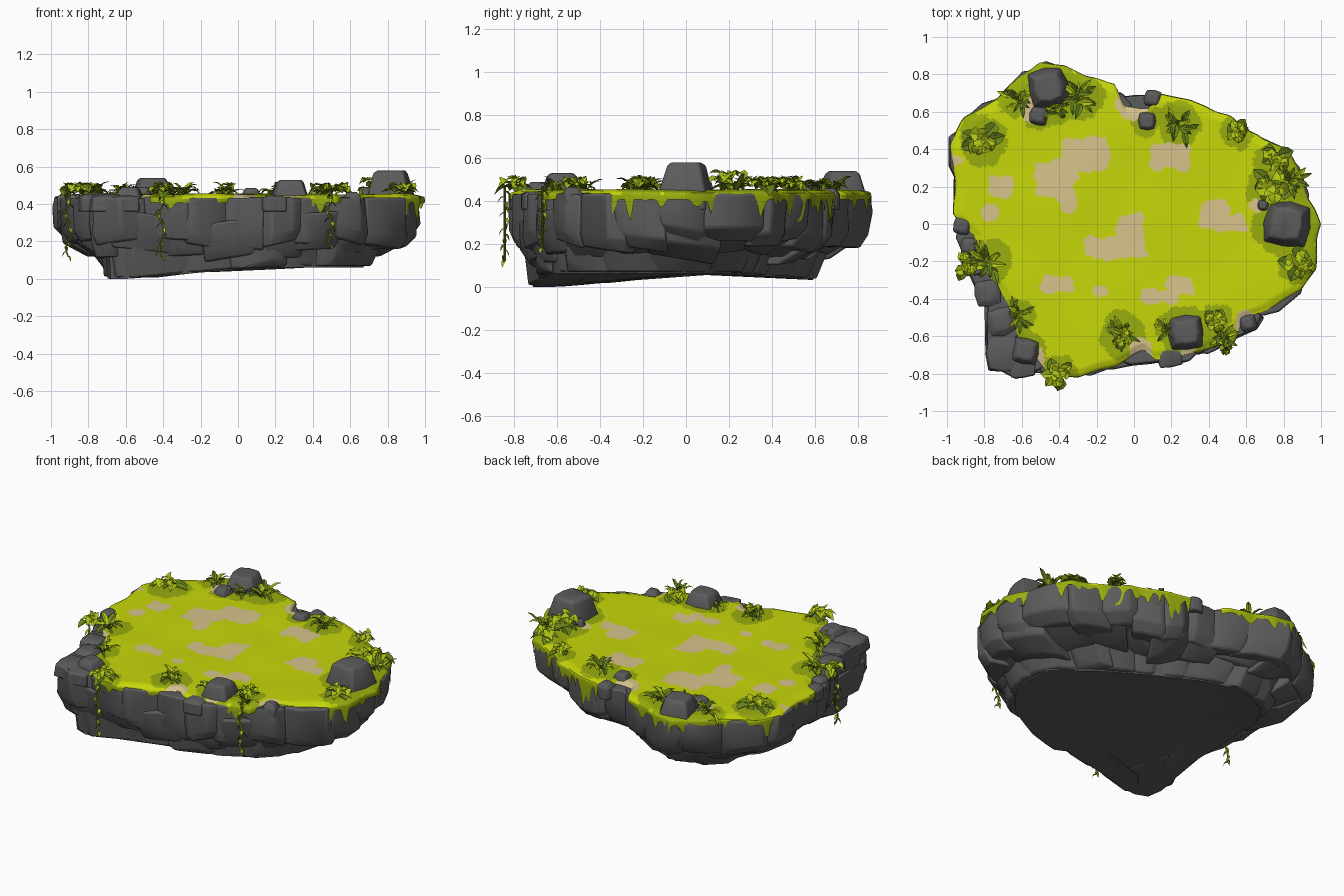
import bpy, bmesh, math, random
from mathutils import Vector, noise

if "Cube" in bpy.data.objects:
    bpy.data.objects.remove(bpy.data.objects["Cube"])

random.seed(11)
R = random.uniform


def material(name, rgb):
    m = bpy.data.materials.new(name)
    m.diffuse_color = (*rgb, 1)
    m.use_nodes = True
    m.node_tree.nodes["Principled BSDF"].inputs["Base Color"].default_value = m.diffuse_color
    return m


ROCK = material("dark stone", (0.105, 0.105, 0.108))
GRASS = material("lime grass", (0.57, 0.68, 0.003))
MOSS = material("moss green", (0.32, 0.42, 0.004))
SAND = material("bare sand", (0.68, 0.55, 0.26))
LEAF = material("leaf green", (0.42, 0.55, 0.008))
FERN = material("fern green", (0.14, 0.23, 0.010))

# Outlines seen from above: stone rim, grass edge, underside
RIM = [(.99, 0), (.96, -.25), (.88, -.37), (.66, -.55), (.5, -.63), (.35, -.7), (.2, -.77), (.07, -.73), (-.1, -.76),
       (-.3, -.82), (-.45, -.8), (-.63, -.83), (-.78, -.75), (-.8, -.62), (-.77, -.45), (-.86, -.33), (-.9, -.2),
       (-.98, -.02), (-.95, .12), (-1, .42), (-.9, .58), (-.75, .68), (-.62, .8), (-.5, .87), (-.36, .86),
       (-.25, .78), (-.1, .73), (0, .68), (.12, .7), (.3, .65), (.5, .57), (.68, .46), (.82, .4), (.9, .25), (.93, .13)]
TURF = [(.99, 0), (.96, -.24), (.88, -.35), (.7, -.46), (.58, -.5), (.52, -.63), (.3, -.68), (.12, -.72), (.05, -.66),
        (-.1, -.75), (-.3, -.82), (-.45, -.8), (-.52, -.72), (-.6, -.62), (-.64, -.5), (-.7, -.36), (-.82, -.2),
        (-.86, -.06), (-.95, .05), (-.95, .2), (-.98, .42), (-.9, .57), (-.72, .66), (-.6, .78), (-.5, .86), (-.37, .85),
        (-.25, .78), (-.1, .74), (-.05, .62), (.08, .61), (.12, .69), (.3, .65), (.5, .57), (.68, .45), (.82, .4),
        (.9, .25), (.92, .13)]
BASE = [(.7, -.2), (.66, -.35), (.5, -.53), (.3, -.64), (-.1, -.68), (-.45, -.72), (-.6, -.75), (-.73, -.7), (-.72, -.5),
        (-.68, -.3), (-.7, 0), (-.71, .3), (-.6, .5), (-.35, .62), (-.1, .54), (.2, .36), (.48, .16), (.68, .0)]


def radius(poly, a):
    """Distance from the centre to a star-shaped outline along angle a."""
    d, best = Vector((math.cos(a), math.sin(a))), 0
    for p, q in zip(poly, poly[1:] + poly[:1]):
        p, e = Vector(p), Vector(q) - Vector(p)
        k = d.cross(e)
        if abs(k) > 1e-9 and -1e-6 <= p.cross(d) / k <= 1 + 1e-6:
            best = max(best, p.cross(e) / k)
    return best


def polar(a, r, z):
    return Vector((r * math.cos(a), r * math.sin(a), z))


def clamp(v):
    return max(0, min(1, v))


def floor_z(p):
    return 0.062 - 0.062 * clamp((-p[0] - p[1] - .5) / .8) - 0.03 * clamp((p[1] - .2) / .4)


def make(name, bm, mats, angle=None):
    me = bpy.data.meshes.new(name)
    bm.to_mesh(me)
    bm.free()
    ob = bpy.data.objects.new(name, me)
    bpy.context.collection.objects.link(ob)
    for m in mats:
        me.materials.append(m)
    if angle:
        bpy.context.view_layer.objects.active = ob
        ob.select_set(True)
        bpy.ops.object.shade_smooth_by_angle(angle=math.radians(angle))
        ob.select_set(False)
    return ob


def add_stone(name, points, bevel=0.011):
    """Faceted stone: hull of a few points with worn edges."""
    bm = bmesh.new()
    for p in points:
        bm.verts.new(p)
    res = bmesh.ops.convex_hull(bm, input=bm.verts[:])
    junk = {g for g in res["geom_interior"] + res["geom_unused"] if isinstance(g, bmesh.types.BMVert)}
    bmesh.ops.delete(bm, geom=list(junk), context='VERTS')
    bmesh.ops.dissolve_limit(bm, angle_limit=0.12, verts=bm.verts[:], edges=bm.edges[:])
    ob = make(name, bm, [ROCK], 38)
    mod = ob.modifiers.new("worn edges", 'BEVEL')
    mod.width, mod.segments, mod.limit_method = bevel, 2, 'ANGLE'


# Solid core with the flat underside
bm = bmesh.new()
N = 72
angs = [math.tau * i / N for i in range(N)]
rings = []
for t, z in ((0, 0), (.25, .2), (.85, .29), (.92, .43)):
    ring = []
    for a in angs:
        rb, rt = radius(BASE, a) * .96, radius(RIM, a)
        p = polar(a, rb + (rt * .97 - rb) * t, z)
        if t == 0:
            p.z = floor_z(p)
        ring.append(bm.verts.new(p))
    rings.append(ring)
for lo, hi in zip(rings, rings[1:]):
    for i in range(N):
        j = (i + 1) % N
        bm.faces.new((lo[i], lo[j], hi[j], hi[i]))
hub = bm.verts.new((0, 0, .06))
for i in range(N):
    bm.faces.new((hub, rings[0][(i + 1) % N], rings[0][i]))
make("core", bm, [ROCK], 40)


def stone_ring(name, count, levels, depth, jut):
    """Ring of wedged stones; levels are (blend base-to-rim, height)."""
    for i in range(count):
        a0 = math.tau * i / count + R(-.04, .04)
        half = math.pi / count * R(1.1, 1.35)
        push, lift, skew = R(-jut, jut * .7), R(-.03, .03), R(-.03, .03)
        pts = []
        for n, (t, z) in enumerate(levels):
            for s in (-1, -.5, .45, 1):
                a = a0 + s * half
                rb, rt = radius(BASE, a), radius(RIM, a)
                r = rb + (rt - rb) * t + push - (.03 if abs(s) == 1 else 0) + R(-.012, .012)
                top = n == len(levels) - 1
                p = polar(a, r, z + (R(-.006, .004) if top and z > .4 else lift + skew * s))
                if z == 0:
                    p.z = floor_z(p) + .007
                pts += [p, polar(a, max(r - depth, .2), p.z)]
        add_stone(f"{name}_{i + 1}", pts)


stone_ring("lower_stone", 18, [(0, 0), (.14, .12), (.38, .25)], .2, .03)
stone_ring("middle_stone", 20, [(.35, .14), (.78, .21), (.88, .34)], .25, .03)
stone_ring("rim_stone", 25, [(.8, .19), (.99, .25), (1.015, .36), (1.0, .435)], .2, .012)

# Plants: x, y, size, kind
PLANTS = [(-.81, .45, .11, 'b'), (-.62, .67, .09, 'f'), (-.3, .68, .11, 'f'), (.24, .53, .1, 'f'), (.55, .49, .075, 'b'),
          (.76, .34, .1, 'b'), (.74, .2, .12, 'b'), (.84, .22, .1, 'f'), (.88, -.2, .1, 'b'), (.44, -.52, .08, 'b'),
          (.48, -.62, .08, 'f'), (.2, -.56, .08, 'f'), (-.07, -.59, .1, 'f'), (-.05, -.6, .07, 'b'), (-.63, -.49, .08, 'f'),
          (-.41, -.81, .09, 'b'), (-.78, -.2, .11, 'f'), (-.9, -.22, .08, 'b'), (-.42, .62, .07, 'f')]
# Boulders: x, y, half width, top height
BOULDERS = [(-.46, .73, .12, .54), (-.51, .58, .06, .49), (.07, .55, .06, .485), (.82, 0, .135, .58), (.28, -.58, .105, .53),
            (-.58, -.68, .08, .49), (-.71, -.52, .085, .46), (-.78, -.37, .08, .455), (-.69, -.69, .11, .45),
            (.61, -.53, .05, .465), (.69, .1, .035, .49), (-.92, -.01, .05, .455), (.19, -.7, .075, .445), (.1, .67, .05, .46),
            (-.6, -.75, .08, .445), (-.88, -.12, .05, .455)]
# Bare patches as rounded boxes: x0, x1, y0, y1
PATCHES = [(-.38, -.14, .29, .46), (-.53, -.31, .14, .34), (-.39, -.31, .05, .2), (-.78, -.65, .14, .25), (-.81, -.72, .03, .10),
           (.09, .3, .29, .43), (.34, .52, -.03, .12), (.42, .6, -.05, .06), (-.09, .06, -.15, .05), (-.27, .07, -.19, -.07),
           (-.48, -.33, -.37, -.28), (-.21, -.13, -.39, -.32), (.03, .24, -.43, -.34), (.16, .31, -.38, -.29)]
EARTH = [(0, .64, .09), (.6, -.53, .07), (.04, -.68, .06), (-.55, -.72, .07), (-.56, .6, .06), (.66, .1, .04),
         (-.95, .35, .035), (-.78, -.3, .05), (.28, -.65, .04)]


def in_box(p, n, x0, x1, y0, y1):
    q = .035
    dx = max(abs(p.x - (x0 + x1) / 2) - (x1 - x0) / 2 + q, 0)
    dy = max(abs(p.y - (y0 + y1) / 2) - (y1 - y0) / 2 + q, 0)
    return math.hypot(dx, dy) < q + n


def turf_index(p):
    s = Vector((p.x, p.y, .37))
    n = noise.noise(s * 10) * .026 + noise.noise(s * 27) * .014
    if any(math.hypot(p.x - x, p.y - y) < r + n for x, y, r in EARTH):
        return 2
    if any(in_box(p, n, *box) for box in PATCHES):
        return 2
    if any(math.hypot(p.x - x, p.y - y) < s * 1.2 + n for x, y, s, k in PLANTS):
        return 1
    if any(math.hypot(p.x - x, p.y - y) < w * 1.4 + n for x, y, w, h in BOULDERS[:6]):
        return 1
    return 0


# Grass cover with a draped, dripping edge
bm = bmesh.new()
N, M = 360, 64
rings = [[] for _ in range(M + 4)]
for i in range(N):
    a = math.tau * i / N
    r = radius(TURF, a) + .016 * noise.noise(polar(a, 6, 0)) - .004
    for k in range(M):
        f = ((k + 1) / M) ** .9
        p = polar(a, r * f, 0)
        p.z = .452 + .008 * noise.noise(p * 3) - .010 * clamp((f - .96) / .04)
        rings[k].append(bm.verts.new(p))
    drip = .012 + .12 * max(0, noise.noise(polar(a, 9, 3)) - .1) + .15 * max(0, noise.noise(polar(a, 21, 9)) - .08)
    for k, (out, z) in enumerate(((.010, .438), (.012, .428), (.014, .426 - drip * .6), (.012, .424 - drip * 1.4))):
        rings[M + k].append(bm.verts.new(polar(a, r + out, z)))
hub = bm.verts.new((0, 0, .452))
for i in range(N):
    j = (i + 1) % N
    bm.faces.new((hub, rings[0][i], rings[0][j])).material_index = 2
    for k in range(M + 3):
        f = bm.faces.new((rings[k][i], rings[k + 1][i], rings[k + 1][j], rings[k][j]))
        idx = turf_index(f.calc_center_median())
        f.material_index = max(idx, 1) if k > M else idx
make("grass_cover", bm, [GRASS, MOSS, SAND], 60)

for i, (x, y, w, h) in enumerate(BOULDERS):
    turn, pts = R(-.25, .25), []
    for z, s in ((.36, .93), (.435, .95), (h - .015, .7), (h, .55)):
        for k in range(8):
            a = turn + math.tau * k / 8
            q = s * w * (1.2 if k % 2 else 1.0) * R(.92, 1.06)
            pts.append((x + q * math.cos(a), y + q * math.sin(a), z))
    add_stone(f"boulder_{i + 1}", pts, .008)


def add_leaf(bm, base, a, length, width, rise, droop, mat):
    """Folded, arching leaf of three sections."""
    out, side = polar(a, 1, 0), polar(a + math.pi / 2, 1, 0)
    prev = None
    for t, w in ((0, .15), (.35, 1), (.7, .75), (1, .03)):
        c = base + out * length * t + Vector((0, 0, rise * t - droop * t * t))
        row = [bm.verts.new(c + side * width * w * s + Vector((0, 0, abs(s) * width * w * .4))) for s in (-1, 0, 1)]
        if prev:
            for k in (0, 1):
                bm.faces.new((prev[k], row[k], row[k + 1], prev[k + 1])).material_index = mat
        prev = row


# Bushes (broad leaves in tiers) and ferns (long narrow leaves)
for i, (x, y, s, kind) in enumerate(PLANTS):
    bm = bmesh.new()
    if kind == 'b':
        top = .085 if s > .115 else .055
        for n in range(18):
            tier = n % 3
            off = polar(R(0, 6.28), s * .3, .455 + top * (.25 + .3 * tier))
            add_leaf(bm, Vector((x, y, 0)) + off, n * 2.4 + R(-.3, .3), s * (.85 - .18 * tier), s * R(.28, .4),
                     R(.0, .03), R(.025, .05), 1 if tier == 0 else 0)
    else:
        for n in range(15):
            add_leaf(bm, Vector((x + R(-.03, .03), y + R(-.03, .03), .45)), n * 2.4 + R(-.3, .3), s * R(.7, 1.05),
                     s * R(.12, .2), R(.07, .14), R(.05, .12), 0 if n % 3 == 0 else 1)
    make(f"{'bush' if kind == 'b' else 'fern'}_{i + 1}", bm, [LEAF, FERN])

# Hanging vines: x, y, lowest height
for i, (x, y, low) in enumerate([(-.41, -.845, .12), (-.91, -.24, .12), (.49, -.67, .18)]):
    bm = bmesh.new()
    steps, prev = 14, None
    for k in range(steps + 1):
        c = Vector((x + .012 * math.sin(k * .9), y, .47 + (low - .47) * k / steps))
        tri = [bm.verts.new(c + polar(math.tau * m / 3, .006, 0)) for m in range(3)]
        if prev:
            for m in range(3):
                bm.faces.new((prev[m], prev[(m + 1) % 3], tri[(m + 1) % 3], tri[m])).material_index = 1
            add_leaf(bm, c, k * 2.2, .035 * (1.1 - .5 * k / steps), .011, .005, .035, k % 2)
        prev = tri
    make(f"hanging_vine_{i + 1}", bm, [LEAF, FERN])
